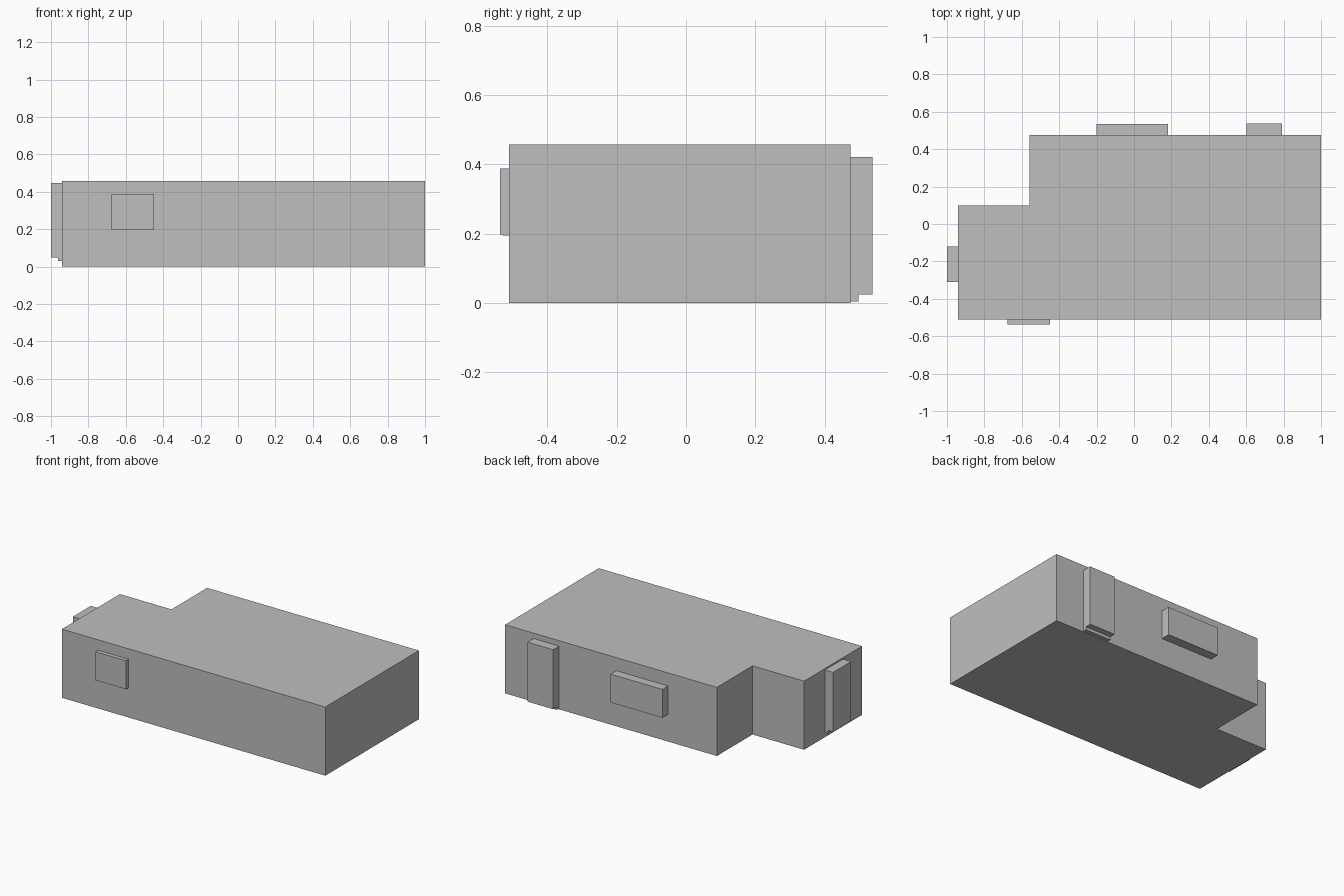
import bpy
import bmesh
from mathutils import Vector

default = bpy.data.objects.get("Cube")
if default:
    bpy.data.objects.remove(default, do_unlink=True)

COLOUR = (0.52, 0.52, 0.52, 1.0)
grey = bpy.data.materials.new("plain_grey")
grey.use_nodes = True
grey.diffuse_color = COLOUR
grey.node_tree.nodes["Principled BSDF"].inputs["Base Color"].default_value = COLOUR


def extrude_profile(name, points, offset):
    """Solid made by sweeping a flat outline along an offset."""
    bm = bmesh.new()
    face = bm.faces.new([bm.verts.new(p) for p in points])
    swept = bmesh.ops.extrude_face_region(bm, geom=[face])
    moved = [v for v in swept["geom"] if isinstance(v, bmesh.types.BMVert)]
    bmesh.ops.translate(bm, verts=moved, vec=Vector(offset))
    bmesh.ops.recalc_face_normals(bm, faces=bm.faces)
    mesh = bpy.data.meshes.new(name)
    bm.to_mesh(mesh)
    bm.free()
    mesh.materials.append(grey)
    obj = bpy.data.objects.new(name, mesh)
    bpy.context.collection.objects.link(obj)
    return obj


def stepped(wall, face, lip, bottom, sill, top):
    """Side outline of a panel whose lower lip is set back."""
    return [(wall, bottom), (lip, bottom), (lip, sill),
            (face, sill), (face, top), (wall, top)]


# Body: long block with one back corner cut away
LEFT, RIGHT, FRONT, BACK, TOP = -0.94, 1.0, -0.51, 0.475, 0.457
NOTCH_X, NOTCH_Y = -0.56, 0.10
outline = [(LEFT, FRONT), (RIGHT, FRONT), (RIGHT, BACK),
           (NOTCH_X, BACK), (NOTCH_X, NOTCH_Y), (LEFT, NOTCH_Y)]
extrude_profile("body", [(x, y, 0) for x, y in outline], (0, 0, TOP))

# Panels on the back and front walls, swept along x
for name, x0, x1, side in (
        ("back_door", 0.602, 0.792, stepped(BACK, 0.538, 0.498, 0.005, 0.025, 0.421)),
        ("back_window", -0.20, 0.182, stepped(BACK, 0.535, 0.533, 0.18, 0.182, 0.37)),
        ("front_window", -0.675, -0.45, stepped(FRONT, -0.537, -0.53, 0.195, 0.198, 0.388))):
    extrude_profile(name, [(x0, y, z) for y, z in side], (x1 - x0, 0, 0))

# Door on the end wall, swept along y
end = stepped(LEFT, -1.0, -0.962, 0.03, 0.05, 0.447)
extrude_profile("end_door", [(x, -0.31, z) for x, z in end], (0, 0.19, 0))
